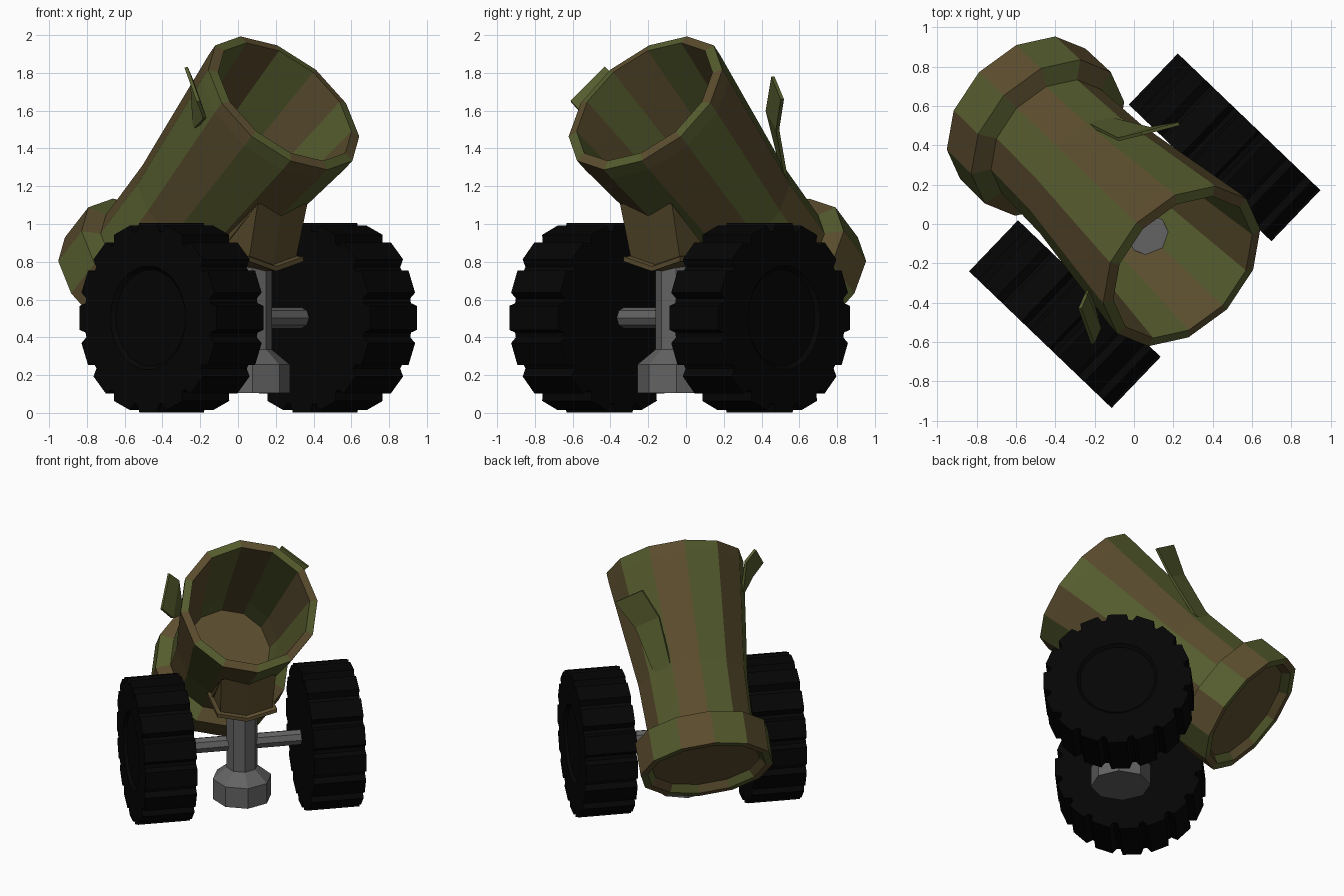
import bpy, bmesh, math
from mathutils import Vector

cube = bpy.data.objects.get("Cube")
if cube:
    bpy.data.objects.remove(cube, do_unlink=True)


def material(name, rgb):
    m = bpy.data.materials.new(name)
    m.use_nodes = True
    m.diffuse_color = (*rgb, 1)
    bsdf = m.node_tree.nodes["Principled BSDF"]
    bsdf.inputs["Base Color"].default_value = (*rgb, 1)
    bsdf.inputs["Roughness"].default_value = 0.9
    return m


BROWN = material("camouflage brown", (0.104, 0.073, 0.027))
GREEN = material("camouflage green", (0.092, 0.108, 0.027))
BLACK = material("tyre black", (0.0015, 0.0015, 0.0015))
GREY = material("metal grey", (0.125, 0.125, 0.125))

# Model directions: across (axle), forward (where the barrel points), up
ACROSS = Vector((0.692, 0.722, 0))
FORWARD = Vector((0.722, -0.692, 0))
UP = Vector((0, 0, 1))


def place(s, t, z):
    return ACROSS * s + FORWARD * t + UP * z


def finish(name, bm, mats):
    bmesh.ops.remove_doubles(bm, verts=bm.verts, dist=1e-5)
    bmesh.ops.recalc_face_normals(bm, faces=bm.faces)
    mesh = bpy.data.meshes.new(name)
    bm.to_mesh(mesh)
    bm.free()
    for m in mats:
        mesh.materials.append(m)
    ob = bpy.data.objects.new(name, mesh)
    bpy.context.collection.objects.link(ob)
    return ob


def lathe(name, rings, angles, origin, e1, e2, axis, mats, rule=lambda k, i: 0):
    """Loft rings of (radius or radius per angle, distance along axis)."""
    bm = bmesh.new()
    n = len(angles)
    loops = []
    for r, w in rings:
        radii = r if isinstance(r, list) else [r] * n
        centre = origin + axis * w
        if r == 0:
            loops.append([bm.verts.new(centre)] * n)
        else:
            loops.append([bm.verts.new(centre + (e1 * math.cos(a) + e2 * math.sin(a)) * q)
                          for a, q in zip(angles, radii)])
    for i in range(len(loops) - 1):
        for k in range(n):
            j = (k + 1) % n
            quad = [loops[i][k], loops[i][j], loops[i + 1][j], loops[i + 1][k]]
            face = bm.faces.new(list(dict.fromkeys(quad)))
            face.material_index = rule(k, i)
    # Merge the triangle fans of flat caps into single polygons
    bmesh.ops.dissolve_limit(bm, angle_limit=0.001, verts=bm.verts, edges=bm.edges,
                             delimit={'MATERIAL'})
    return finish(name, bm, mats)


def even(n):
    return [2 * math.pi * k / n for k in range(n)]


# Barrel: hollow, twelve sides, alternating stripes, plain recessed breech and floor
ELEV = math.radians(42)
barrel_axis = FORWARD * math.cos(ELEV) + UP * math.sin(ELEV)
barrel_up = UP * math.cos(ELEV) - FORWARD * math.sin(ELEV)
barrel_rings = [
    (0, 0.05), (0.375, 0.05), (0.41, 0.0), (0.46, 0.0), (0.463, 0.235), (0.365, 0.27),
    (0.378, 0.65), (0.47, 1.43), (0.475, 1.505), (0.42, 1.515),
    (0.325, 0.65), (0.295, 0.48), (0, 0.48),
]
last = len(barrel_rings) - 2
lathe("barrel", barrel_rings, even(12), place(0.013, -0.795, 0.633),
      ACROSS, barrel_up, barrel_axis, [BROWN, GREEN],
      lambda k, i: 0 if i in (0, last) else k % 2)


# Leaf-shaped flaps standing off the barrel
def flap(name, points, faces):
    bm = bmesh.new()
    vs = [bm.verts.new(p) for p in points]
    for f in faces:
        bm.faces.new([vs[i] for i in f])
    ob = finish(name, bm, [GREEN])
    mod = ob.modifiers.new("thickness", 'SOLIDIFY')
    mod.thickness = 0.018
    mod.offset = 0


flap("left_flap",
     [(-0.26, 0.52, 1.24), (-0.10, 0.53, 1.24), (0.08, 0.485, 1.50),
      (-0.08, 0.43, 1.60), (0.23, 0.51, 1.66), (0.04, 0.46, 1.78)],
     [(0, 1, 2, 3), (3, 2, 4, 5)])
flap("right_flap",
     [(-0.275, -0.43, 1.83), (-0.21, -0.61, 1.65), (-0.175, -0.53, 1.56),
      (-0.245, -0.36, 1.76), (-0.23, -0.33, 1.50)],
     [(0, 1, 2, 3), (3, 2, 4)])

# Post with its foot
POST_T = 0.09
post_base = place(0.01, POST_T, 0)
lathe("post", [(0, 0.30), (0.107, 0.30), (0.107, 1.03), (0, 1.03)], even(8),
      post_base, ACROSS, -FORWARD, UP, [GREY])
lathe("post_foot", [(0, 0.105), (0.203, 0.105), (0.203, 0.255), (0.107, 0.335), (0, 0.335)],
      even(8), post_base, ACROSS, -FORWARD, UP, [GREY])

# Mount: a box with a keeled lip below, its top leaning along the barrel's underside
plan = [(0.2, 0.175), (0, 0.175), (-0.2, 0.175), (-0.2, -0.175), (0, -0.175), (0.2, -0.175)]


def box(scale):
    return [math.hypot(s, t) * scale for s, t in plan]


mount = lathe("mount", [(0, 0.75), (box(1.04), 0.75), (box(1.04), 0.775), (box(0.9), 0.785),
                        (box(0.95), 1.0), (0, 1.0)],
              [math.atan2(t, s) for s, t in plan],
              post_base, ACROSS, FORWARD, UP, [BROWN])
for v in mount.data.vertices:
    if v.co.z > 0.9:
        v.co += FORWARD * 0.06
        v.co.z = 0.91 + 0.9 * (v.co.dot(FORWARD) - 0.1)
    else:
        v.co.z += 0.25 * abs(v.co.dot(ACROSS) - 0.01)

# Axle
CENTRE = place(0.013, 0.063, 0.503)
lathe("axle", [(0, -0.5), (0.055, -0.5), (0.055, 0.5), (0, 0.5)], even(8),
      CENTRE, FORWARD, UP, ACROSS, [GREY])

# Wheels: chunky treads and a stepped outer face
TEETH = 16
pitch = 2 * math.pi / TEETH
tread_angles, tread_radii = [], []
for k in range(TEETH):
    for offset, r in ((-0.32, 0.506), (0.32, 0.506), (0.43, 0.464), (0.57, 0.464)):
        tread_angles.append((k + offset) * pitch)
        tread_radii.append(r)
wheel_rings = [(0, -0.18), (0.30, -0.18), (tread_radii, -0.18), (tread_radii, 0.18),
               (0.275, 0.18), (0.255, 0.16), (0.205, 0.16), (0, 0.16)]
for side, sign in (("left", 1), ("right", -1)):
    lathe(side + "_wheel", wheel_rings, tread_angles, CENTRE + ACROSS * 0.587 * sign,
          FORWARD, UP, ACROSS * sign, [BLACK])
